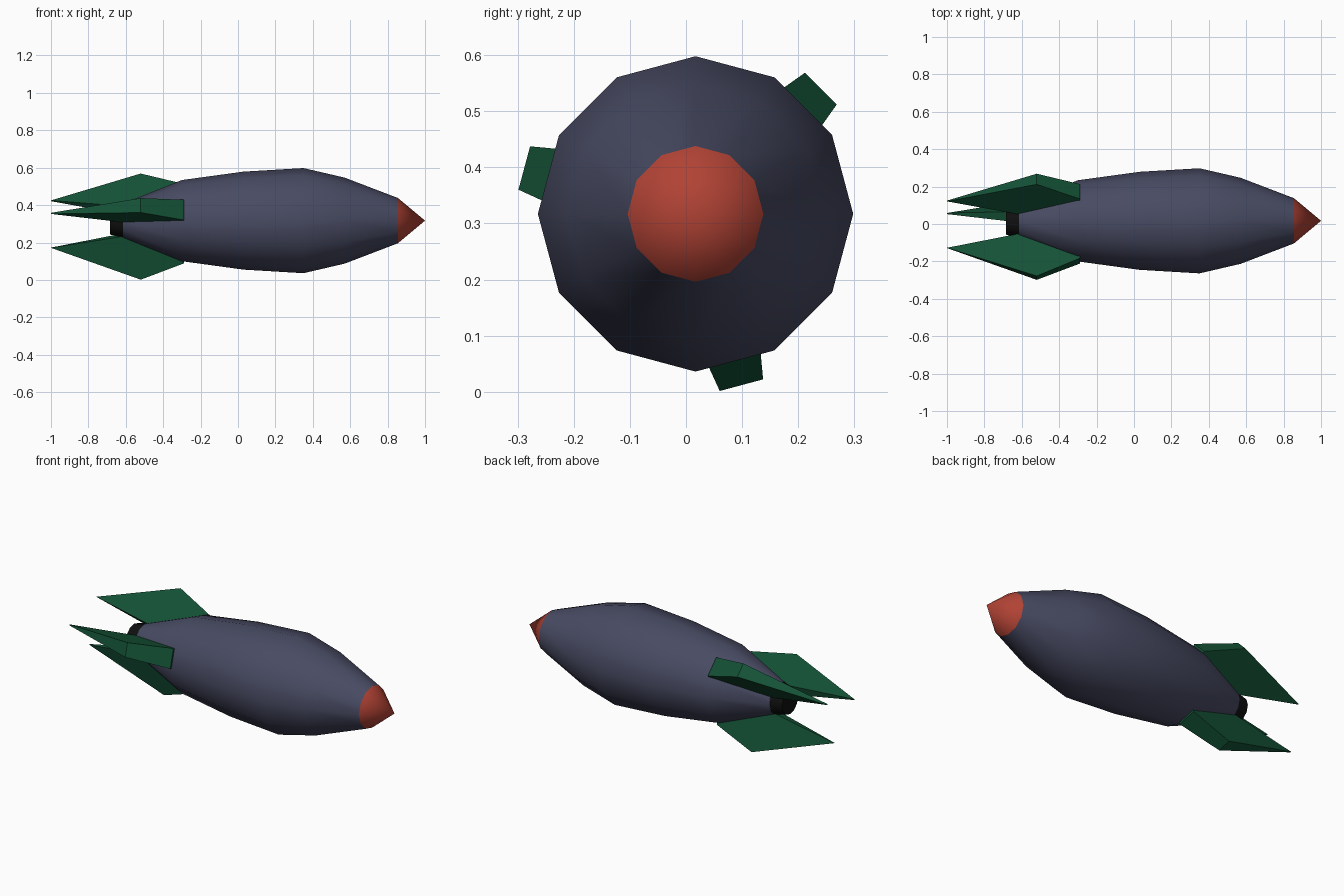
import bpy, bmesh, math
from mathutils import Vector

if "Cube" in bpy.data.objects:
    bpy.data.objects.remove(bpy.data.objects["Cube"])

CY, CZ = 0.017, 0.317   # long axis of the rocket, running along x


def material(name, rgb):
    m = bpy.data.materials.new(name)
    m.diffuse_color = (*rgb, 1)
    m.use_nodes = True
    m.node_tree.nodes["Principled BSDF"].inputs["Base Color"].default_value = m.diffuse_color
    return m


slate = material("slate_blue", (0.065, 0.07, 0.125))
red = material("red", (0.44, 0.055, 0.035))
green = material("dark_green", (0.007, 0.085, 0.037))
black = material("black", (0.005, 0.005, 0.005))


def finish(bm, name, mat, smooth):
    bmesh.ops.recalc_face_normals(bm, faces=bm.faces[:])
    me = bpy.data.meshes.new(name)
    bm.to_mesh(me)
    bm.free()
    me.materials.append(mat)
    ob = bpy.data.objects.new(name, me)
    bpy.context.collection.objects.link(ob)
    ob.location = (0, CY, CZ)
    if smooth:
        bpy.ops.object.select_all(action='DESELECT')
        ob.select_set(True)
        bpy.context.view_layer.objects.active = ob
        bpy.ops.object.shade_smooth_by_angle(angle=math.radians(40))
    return ob


def lathe(name, profile, mat, sides=12, cap_start=False):
    """Revolve (x, radius) points around the long axis."""
    bm = bmesh.new()
    rings = []
    for x, r in profile:
        if r == 0:
            rings.append([bm.verts.new((x, 0, 0))] * sides)
        else:
            angles = [2 * math.pi * i / sides for i in range(sides)]
            rings.append([bm.verts.new((x, r * math.cos(a), r * math.sin(a))) for a in angles])
    for a, b in zip(rings, rings[1:]):
        for i in range(sides):
            j = (i + 1) % sides
            quad = list(dict.fromkeys((a[i], a[j], b[j], b[i])))
            bm.faces.new(quad)
    if cap_start:
        bm.faces.new(rings[0])
    return finish(bm, name, mat, True)


# Hull, nose cone and exhaust nozzle
lathe("hull", [(-0.615, 0.092), (-0.30, 0.217), (0.03, 0.262), (0.35, 0.281),
               (0.57, 0.23), (0.855, 0.121)], slate)
lathe("nose_cone", [(0.855, 0.121), (1.0, 0)], red)
lathe("nozzle", [(-0.685, 0.074), (-0.615, 0.09)], black, cap_start=True)

# Fin outline: (x, radius, half thickness), wedge-shaped towards the rear tip
FIN = [(-0.29, 0.10, 0.055), (-0.29, 0.222, 0.056), (-0.52, 0.316, 0.04),
       (-1.0, 0.15, 0.003), (-0.62, 0.08, 0.03)]


def fin(name, degrees):
    a = math.radians(degrees)
    out = Vector((0, math.cos(a), math.sin(a)))
    side = Vector((0, -math.sin(a), math.cos(a)))
    bm = bmesh.new()
    left, right = ([bm.verts.new(Vector((x, 0, 0)) + out * r + side * h * s)
                    for x, r, h in FIN] for s in (-1, 1))
    bm.faces.new(left)
    bm.faces.new(right[::-1])
    n = len(FIN)
    for i in range(n):
        j = (i + 1) % n
        bm.faces.new((left[i], right[i], right[j], left[j]))
    finish(bm, name, green, False)


# Three tail fins, evenly spaced
for k in range(3):
    fin(f"tail_fin_{k + 1}", 45 + 120 * k)
